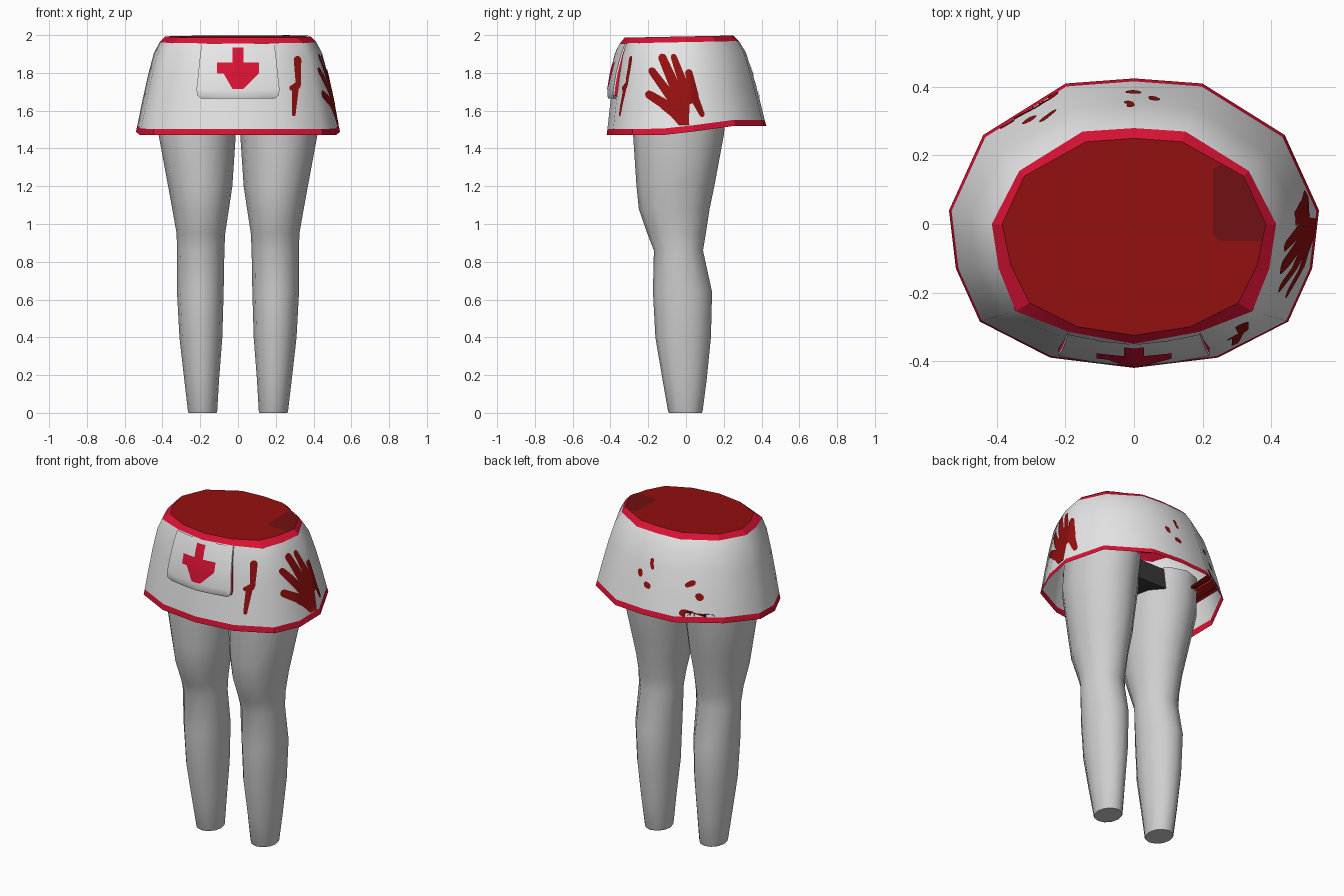
import bpy, bmesh, math
from mathutils import Vector
from mathutils.bvhtree import BVHTree

if "Cube" in bpy.data.objects:
    bpy.data.objects.remove(bpy.data.objects["Cube"])


def material(name, r, g, b):
    m = bpy.data.materials.new(name)
    m.diffuse_color = (r, g, b, 1)
    m.use_nodes = True
    m.node_tree.nodes["Principled BSDF"].inputs["Base Color"].default_value = m.diffuse_color
    return m


WHITE = material("cloth_white", 0.80, 0.80, 0.80)
GREY = material("leg_grey", 0.62, 0.62, 0.62)
CRIMSON = material("trim_crimson", 0.70, 0.006, 0.035)
BLOOD = material("stain_red", 0.30, 0.005, 0.005)
DEEP = material("deep_red", 0.17, 0.005, 0.006)
DARK = material("dark_grey", 0.04, 0.04, 0.04)


def make(name, verts, faces, mats, angle=50, recalc=True):
    """Mesh object with smooth shading that keeps sharp edges."""
    me = bpy.data.meshes.new(name)
    me.from_pydata([tuple(v) for v in verts], [], faces)
    for m in mats:
        me.materials.append(m)
    if recalc:
        bm = bmesh.new()
        bm.from_mesh(me)
        bmesh.ops.recalc_face_normals(bm, faces=bm.faces)
        bm.to_mesh(me)
        bm.free()
    ob = bpy.data.objects.new(name, me)
    bpy.context.collection.objects.link(ob)
    bpy.ops.object.select_all(action='DESELECT')
    ob.select_set(True)
    bpy.context.view_layer.objects.active = ob
    bpy.ops.object.shade_smooth_by_angle(angle=math.radians(angle))
    return ob


def loft(name, rings, mats, caps=(), angle=50):
    """Skin rings listed from top to bottom, counter-clockwise from above."""
    n = len(rings[0])
    verts = [v for r in rings for v in r]
    faces = []
    for k in range(len(rings) - 1):
        for i in range(n):
            j = (i + 1) % n
            faces.append((k * n + j, k * n + i, (k + 1) * n + i, (k + 1) * n + j))
    if "top" in caps:
        faces.append(tuple(range(n)))
    if "bottom" in caps:
        faces.append(tuple(reversed(range(len(verts) - n, len(verts)))))
    return make(name, verts, faces, mats, angle, recalc=False)


def mirrored(half, zfun):
    """Half outline from back centre to front centre, closed counter-clockwise."""
    left = [(-x, y) for x, y in half]
    right = [p for p in reversed(half[1:-1])]
    return [Vector((x, y, zfun(y))) for x, y in left + right]


# Skirt outlines: waist opening, waist edge, hem
cap_half = [(0, .25), (.14, .24), (.32, .14), (.385, 0), (.36, -.12), (.305, -.23), (.165, -.30), (0, -.325)]
waist_half = [(0, .28), (.15, .27), (.335, .155), (.415, 0), (.395, -.13), (.345, -.255), (.19, -.315), (0, -.35)]
hem_half = [(0, .425), (.20, .41), (.44, .26), (.54, .04), (.52, -.13), (.45, -.285), (.245, -.39), (0, -.42)]
cap = mirrored(cap_half, lambda y: 1.993 + .02 * y)
waist = mirrored(waist_half, lambda y: 1.963 + .02 * y)
hem = mirrored(hem_half, lambda y: 1.47 + .05 * min(1, max(0, (y + .1) / .36)))


def skirt_ring(t, f):
    out = []
    for a, b in zip(waist, hem):
        p = a.lerp(b, t)
        p.z = a.z + (b.z - a.z) * f
        out.append(p)
    return out


profile = [(0, 0), (.25, .13), (.5, .38), (.75, .68), (.94, .93)]
skirt = loft("skirt", [skirt_ring(t, f) for t, f in profile], [WHITE])
loft("hem_trim", [skirt_ring(.94, .93), hem], [CRIMSON], angle=20)
loft("waist_trim", [cap, waist], [CRIMSON], angle=20)
make("waist_cap", cap, [tuple(range(len(cap)))], [BLOOD], recalc=False)

# Darker patch on the waist cap
patch = [(.23, -.03), (.25, -.05), (.374, -.05), (.384, 0), (.32, .138), (.255, .174), (.23, .16)]
make("cap_patch", [(x, y, 1.996 + .02 * y) for x, y in patch], [tuple(range(7))], [DEEP], recalc=False)

# Front pocket: curved panel with returns to the skirt
rows = [(1.955, .192, -.352), (1.90, .20, -.374), (1.80, .21, -.400), (1.71, .22, -.415),
        (1.68, .215, -.416), (1.665, .195, -.412)]
cols = [-1, -.85, -.5, 0, .5, .85, 1]
R, C = len(rows), len(cols)
pv = [(w * c, y + .03 * abs(c) ** 1.5, z) for z, w, y in rows for c in cols]
pf = [(r * C + c, (r + 1) * C + c, (r + 1) * C + c + 1, r * C + c + 1)
      for r in range(R - 1) for c in range(C - 1)]
rim = ([r * C for r in range(R)] + [(R - 1) * C + c for c in range(1, C)]
       + [r * C + C - 1 for r in range(R - 2, -1, -1)])
front_count = len(pf)
prev = rim
for depth in (.008, .06):
    start = len(pv)
    pv += [(pv[i][0], pv[i][1] + depth, pv[i][2]) for i in rim]
    ring = list(range(start, len(pv)))
    pf += [(prev[i], ring[i], ring[i + 1], prev[i + 1]) for i in range(len(rim) - 1)]
    prev = ring
pocket = make("pocket", pv, pf, [WHITE, CRIMSON], 40, recalc=False)
for p in pocket.data.polygons:
    # red piping along the rear of the two sides
    if p.index >= front_count + len(rim) - 1 and p.center.z > 1.69:
        p.material_index = 1


def tree(ob):
    return BVHTree.FromPolygons([v.co for v in ob.data.vertices], [tuple(p.vertices) for p in ob.data.polygons])


SKIRT, POCKET = tree(skirt), tree(pocket)


def decal(name, shapes, side, surface, mat, lift=.004):
    """Thin plates: flat outlines cut on a grid, then laid on a surface."""
    to3 = {"front": lambda u, v: (u, -2, v), "back": lambda u, v: (u, 2, v), "right": lambda u, v: (2, u, v)}[side]
    ray = {"front": Vector((0, 1, 0)), "back": Vector((0, -1, 0)), "right": Vector((-1, 0, 0))}[side]
    bm = bmesh.new()
    for s in shapes:
        bm.faces.new([bm.verts.new(to3(u, v)) for u, v in s])
    bmesh.ops.triangulate(bm, faces=bm.faces)
    for axis in ((1, 0, 0), (0, 1, 0), (0, 0, 1)):
        ax = Vector(axis)
        if abs(ax.dot(ray)) > .5:
            continue
        vals = [v.co.dot(ax) for v in bm.verts]
        for k in range(math.ceil(min(vals) / .025), math.floor(max(vals) / .025) + 1):
            bmesh.ops.bisect_plane(bm, geom=bm.verts[:] + bm.edges[:] + bm.faces[:], plane_co=ax * k * .025, plane_no=ax)
    lost = []
    for v in bm.verts:
        hit, nor, _, _ = surface.ray_cast(v.co, ray)
        if hit is None:
            lost.append(v)
        else:
            v.co = hit - ray * lift
    bmesh.ops.delete(bm, geom=lost, context='VERTS')
    for f in bm.faces:
        f.normal_update()
        if f.normal.dot(ray) > 0:
            f.normal_flip()
    me = bpy.data.meshes.new(name)
    bm.to_mesh(me)
    bm.free()
    me.materials.append(mat)
    me.shade_smooth()
    bpy.context.collection.objects.link(bpy.data.objects.new(name, me))


def stroke(u0, v0, u1, v1, r0, r1):
    """Tapered capsule outline."""
    a = math.atan2(v1 - v0, u1 - u0)
    pts = []
    for u, v, r, off in ((u0, v0, r0, math.pi / 2), (u1, v1, r1, -math.pi / 2)):
        for k in range(6):
            b = a + off + math.pi * k / 5
            pts.append((u + r * math.cos(b), v + r * math.sin(b)))
    return pts


# Cross on the pocket
L, W, zc = .11, .029, 1.825
cross = [(-W, L), (-W, W), (-L, W), (-L, -W), (-W, -W), (-W, -L), (W, -L), (W, -W), (L, -W), (L, W), (W, W), (W, L)]
decal("pocket_cross", [[(x, z + zc) for x, z in cross]], "front", POCKET, CRIMSON, .003)

# Hand-shaped stain on the right side
palm = [(-.13, 1.61), (-.08, 1.67), (-.03, 1.68), (.02, 1.66), (.015, 1.58), (.015, 1.525), (-.04, 1.525), (-.08, 1.57)]
fingers = [(-.195, 1.685, -.09, 1.62, .022, .028), (-.18, 1.81, -.07, 1.66, .020, .026),
           (-.125, 1.88, -.03, 1.66, .022, .030), (-.065, 1.885, .015, 1.66, .016, .028),
           (.015, 1.80, .045, 1.68, .020, .022), (.03, 1.70, .085, 1.58, .026, .014)]
decal("hand_stain", [palm] + [stroke(*f) for f in fingers], "right", SKIRT, BLOOD)

# Drip on the front
drip = [(.315, 1.87, .32, 1.74, .020, .014), (.285, 1.72, .315, 1.73, .014, .016), (.305, 1.73, .295, 1.58, .018, .010)]
decal("front_drip", [stroke(*s) for s in drip], "front", SKIRT, BLOOD)

# Splashes on the back
spots = [(-.01, 1.83, -.01, 1.81, .012, .010), (.06, 1.75, .055, 1.735, .017, .014), (-.015, 1.80, -.02, 1.79, .012, .010),
         (.005, 1.69, -.01, 1.685, .017, .016), (-.24, 1.73, -.26, 1.74, .014, .017), (-.30, 1.67, -.31, 1.66, .016, .018),
         (-.24, 1.575, -.28, 1.565, .020, .018), (-.28, 1.56, -.38, 1.555, .016, .012)]
decal("back_splash", [stroke(*s) for s in spots], "back", SKIRT, BLOOD)

# Legs: z, inner x, outer x, front y, back y
sections = [(1.64, .005, .41, -.28, .22), (1.47, .012, .42, -.28, .20), (1.20, .03, .37, -.262, .15),
            (1.08, .048, .348, -.25, .125), (.95, .068, .325, -.205, .105), (.86, .072, .323, -.17, .09),
            (.64, .076, .323, -.175, .138), (.40, .083, .31, -.162, .132), (.18, .10, .285, -.125, .11), (.01, .11, .265, -.095, .088),
            (0, .113, .262, -.09, .084)]
for name, sgn in (("left_leg", -1), ("right_leg", 1)):
    rings = []
    for z, xi, xo, yf, yb in sections:
        cx, cy, rx, ry = sgn * (xi + xo) / 2, (yf + yb) / 2, (xo - xi) / 2, (yb - yf) / 2
        rings.append([Vector((cx + rx * math.cos(k * math.pi / 6), cy + ry * math.sin(k * math.pi / 6), z))
                      for k in range(12)])
    loft(name, rings, [GREY], ("top", "bottom"), 50)

# Dark hip underside between the legs
hip = [(-.2, -.2), (.2, -.2), (.2, .16), (-.2, .16)]
loft("hip_underside", [[Vector((x, y, z)) for x, y in hip] for z in (1.63, 1.51)], [DARK], ("top", "bottom"), 30)
